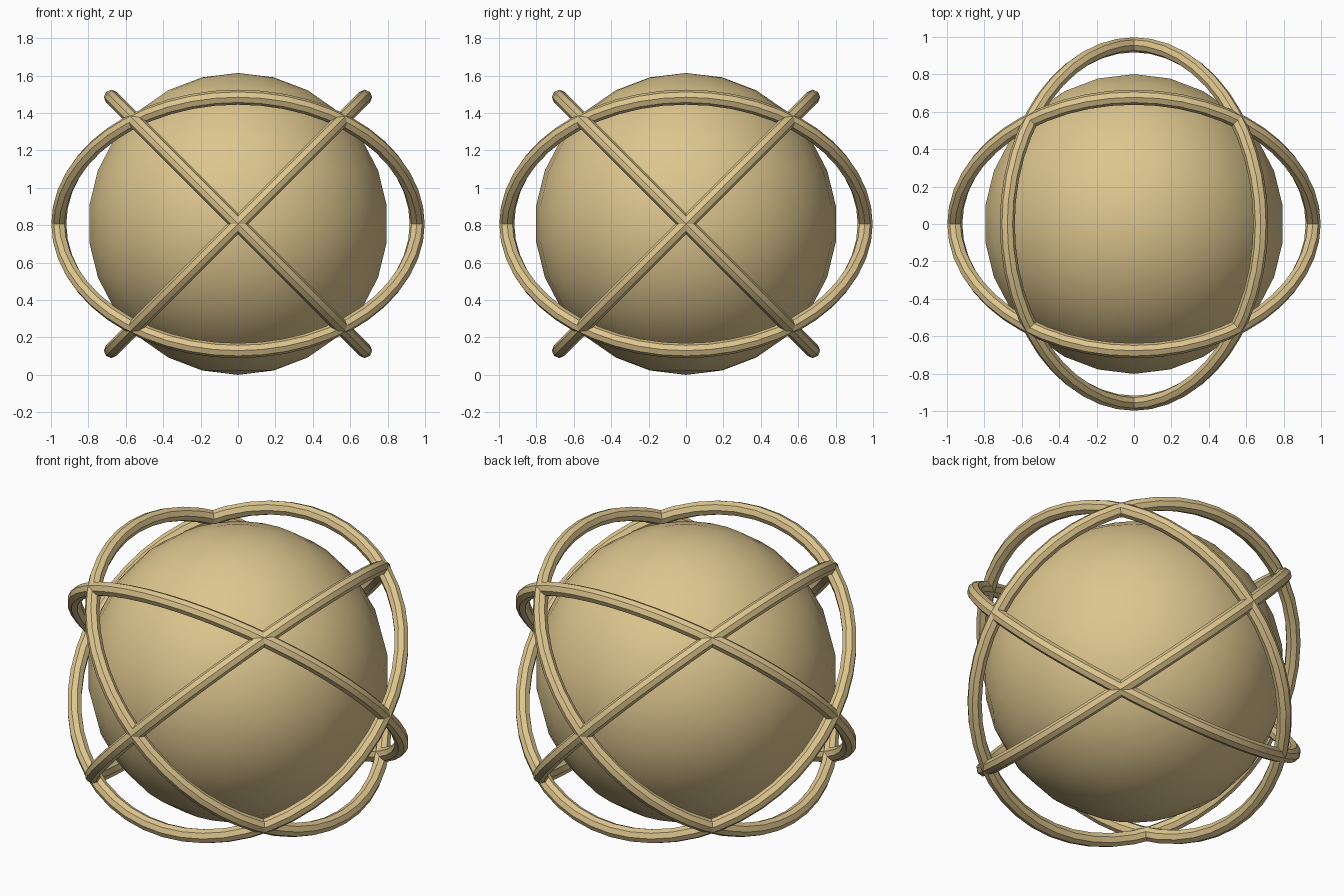
import bpy
import math
from mathutils import Matrix, Vector

if "Cube" in bpy.data.objects:
    bpy.data.objects.remove(bpy.data.objects["Cube"])

CENTRE = Vector((0, 0, 0.807))

tan = bpy.data.materials.new("warm_tan")
tan.diffuse_color = (0.72, 0.56, 0.27, 1)
tan.use_nodes = True
tan.node_tree.nodes["Principled BSDF"].inputs["Base Color"].default_value = tan.diffuse_color


def finish(name, angle):
    ob = bpy.context.object
    ob.name = name
    ob.data.materials.append(tan)
    bpy.ops.object.shade_smooth_by_angle(angle=math.radians(angle))
    return ob


# Central ball
bpy.ops.mesh.primitive_uv_sphere_add(segments=26, ring_count=13, radius=0.807, location=CENTRE)
finish("ball", 40)

# Four great-circle hoops, tilted 45 degrees both ways about the x and y axes
for axis in "XY":
    for sign, side in ((1, "a"), (-1, "b")):
        bpy.ops.mesh.primitive_torus_add(major_radius=0.958, minor_radius=0.04,
                                         major_segments=48, minor_segments=8)
        ob = finish("hoop_" + axis.lower() + "_" + side, 30)
        ob.data.transform(Matrix.Rotation(sign * math.pi / 4, 4, axis))
        ob.location = CENTRE
